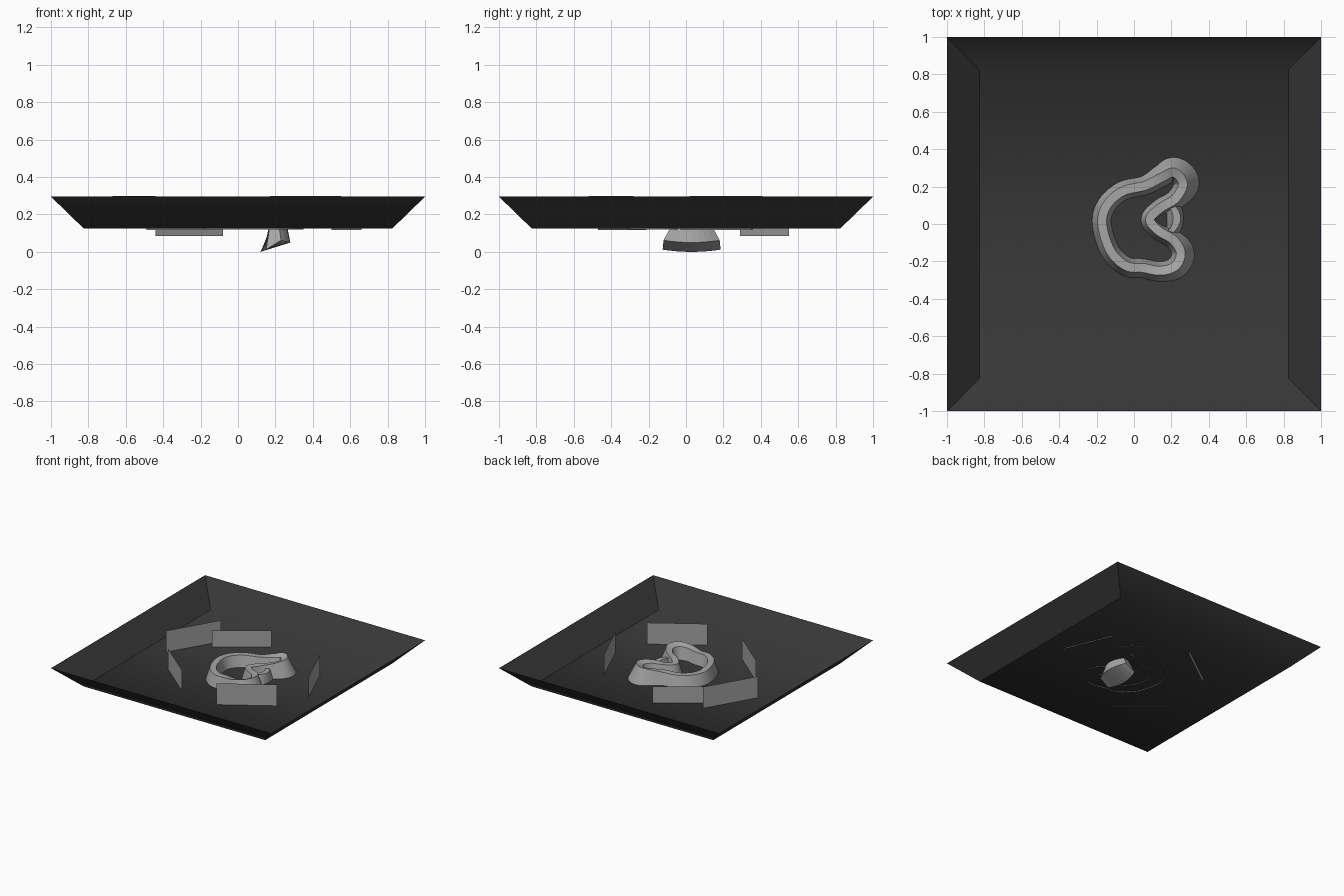
import bpy, bmesh, math
from mathutils import Vector

if "Cube" in bpy.data.objects:
    bpy.data.objects.remove(bpy.data.objects["Cube"])


def material(name, value):
    m = bpy.data.materials.new(name)
    m.diffuse_color = (value, value, value, 1)
    m.use_nodes = True
    m.node_tree.nodes["Principled BSDF"].inputs["Base Color"].default_value = m.diffuse_color
    return m


dark = material("dark_grey", 0.038)
light = material("light_grey", 0.38)


def make(name, verts, faces, mat, angle=None):
    mesh = bpy.data.meshes.new(name)
    mesh.from_pydata([tuple(v) for v in verts], [], faces)
    mesh.materials.append(mat)
    ob = bpy.data.objects.new(name, mesh)
    bpy.context.collection.objects.link(ob)
    if angle:
        bpy.ops.object.select_all(action='DESELECT')
        ob.select_set(True)
        bpy.context.view_layer.objects.active = ob
        bpy.ops.object.shade_smooth_by_angle(angle=math.radians(angle))
    return ob


def catmull(p, t):
    a, b, c, d = p
    return 0.5 * (2 * b + (c - a) * t + (2 * a - 5 * b + 4 * c - d) * t * t
                  + (3 * b - a - 3 * c + d) * t ** 3)


FLOOR, RIM = 0.125, 0.295

# tray: square floor with four walls sloping outwards
corners = [(-1, -1), (1, -1), (1, 1), (-1, 1)]
verts = [(x * .825, y * .825, FLOOR) for x, y in corners] + [(x, y, RIM) for x, y in corners]
faces = [(0, 1, 2, 3)] + [(i, i + 4, (i + 1) % 4 + 4, (i + 1) % 4) for i in range(4)]
tray = make("tray", verts, faces, dark)
bm = bmesh.new()
bm.from_mesh(tray.data)
bmesh.ops.recalc_face_normals(bm, faces=bm.faces)
bm.faces.ensure_lookup_table()
if bm.faces[0].normal.z < 0:
    bmesh.ops.reverse_faces(bm, faces=bm.faces)
for f in bm.faces:                      # floor runs softly into front and back walls
    f.smooth = abs(f.normal.x) < 0.1
for e in bm.edges:
    e.smooth = all(f.smooth for f in e.link_faces)
bm.to_mesh(tray.data)
bm.free()

# upright panels around the track: ends and bottom height
panels = [
    ((-.67, .02), (-.44, .41), .125),
    ((-.44, .29), (-.08, .55), .085),
    ((-.49, -.21), (-.18, -.47), .118),
    ((.17, -.52), (.55, -.28), .125),
    ((.66, -.03), (.50, .35), .118),
]
for i, (a, b, z) in enumerate(panels):
    make(f"upright_panel_{i + 1}",
         [(*a, z), (*b, z), (*b, z + .175), (*a, z + .175)], [(0, 1, 2, 3)], light)

# looping track: x, y, top height, bank (outer edge rise), outer skirt reach
path = [
    (-.17, 0, .215, 0, .055), (-.145, .1, .215, 0, .055), (-.06, .175, .215, 0, .055),
    (.06, .205, .22, 0, .055), (.15, .25, .225, .01, .07), (.215, .275, .23, .02, .085),
    (.262, .215, .23, .02, .09), (.22, .135, .225, .01, .06), (.14, .085, .215, 0, .035),
    (.085, .025, .21, 0, .03), (.13, -.035, .215, 0, .035), (.21, -.085, .22, .01, .055),
    (.25, -.155, .225, .02, .075), (.22, -.225, .225, .02, .07), (.14, -.25, .22, .01, .06),
    (.05, -.235, .215, 0, .055), (-.04, -.225, .215, 0, .055), (-.125, -.145, .215, 0, .055),
]
n, steps = len(path), 6
stations = []
for i in range(n):
    quad = [path[(i + k) % n] for k in (-1, 0, 1, 2)]
    for s in range(steps):
        stations.append([catmull(c, s / steps) for c in zip(*quad)])

verts, faces = [], []
m = len(stations)
HALF, INNER, BASE = .024, .05, .119
for i, (x, y, z, bank, reach) in enumerate(stations):
    p, q = stations[i - 1], stations[(i + 1) % m]
    t = Vector((q[0] - p[0], q[1] - p[1])).normalized()
    side = Vector((-t.y, t.x))          # points to the outside of the loop
    for off, h in ((reach, BASE), (HALF, z + bank), (-HALF, z), (-INNER, BASE)):
        verts.append((x + side.x * off, y + side.y * off, h))
    for k in range(3):
        j = (i + 1) % m
        faces.append((i * 4 + k, i * 4 + k + 1, j * 4 + k + 1, j * 4 + k))
make("looping_track", verts, faces, light, 30)

# sunken bank: curved block in the track notch that drops through the floor
# each profile point: x, height, half length in y, x bulge
profile = [(.25, .20, .075, .04), (.28, .05, .15, .05), (.12, 0, .155, -.03), (.21, .20, .07, .03)]
verts, faces = [], []
count = 9
for i in range(count):
    t = -1 + 2 * i / (count - 1)
    for x, z, half, bulge in profile:
        verts.append((x - bulge * t * t, .03 + half * t, z + (.012 * t * t if z < .1 else 0)))
    if i < count - 1:
        for k in range(4):
            a, b = i * 4 + k, i * 4 + (k + 1) % 4
            faces.append((a, a + 4, b + 4, b))
e = (count - 1) * 4
faces += [(0, 1, 2, 3), (e + 3, e + 2, e + 1, e)]
bank = make("sunken_bank", verts, faces, light)
bm = bmesh.new()
bm.from_mesh(bank.data)
bmesh.ops.recalc_face_normals(bm, faces=bm.faces)
bm.to_mesh(bank.data)
bm.free()
